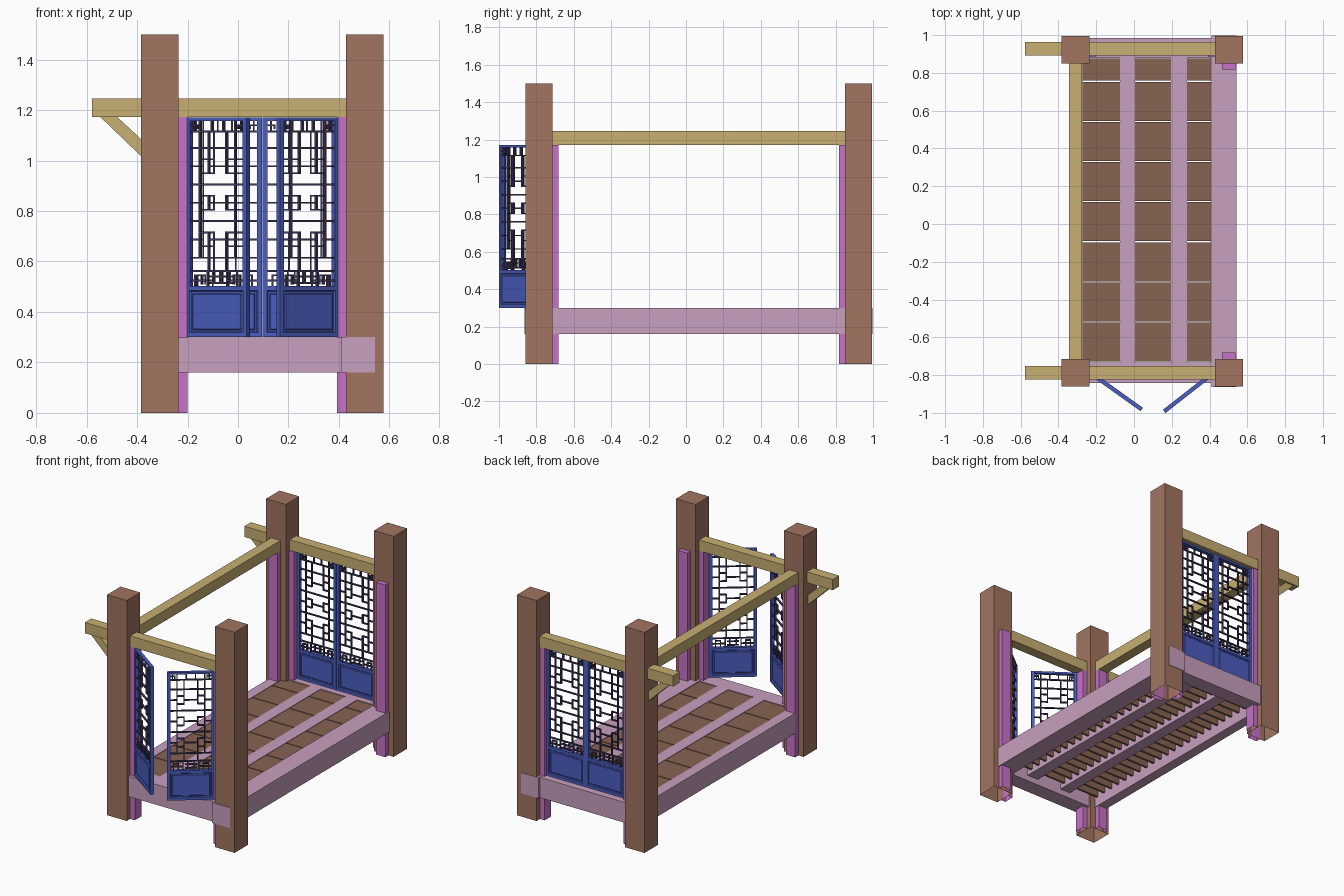
import bpy, bmesh
from math import radians
from mathutils import Matrix, Vector

if "Cube" in bpy.data.objects:
    bpy.data.objects.remove(bpy.data.objects["Cube"])


def material(name, rgb):
    m = bpy.data.materials.new(name)
    m.diffuse_color = (*rgb, 1)
    m.use_nodes = True
    m.node_tree.nodes["Principled BSDF"].inputs["Base Color"].default_value = m.diffuse_color
    return m


BROWN = material("post_brown", (0.36, 0.175, 0.12))
FLOOR = material("floor_brown", (0.24, 0.125, 0.085))
GOLD = material("beam_gold", (0.58, 0.43, 0.17))
PINK = material("rail_pink", (0.58, 0.35, 0.52))
MAGENTA = material("jamb_magenta", (0.58, 0.17, 0.58))
BLUE = material("door_blue", (0.07, 0.11, 0.52))
DARK = material("lattice_dark", (0.06, 0.045, 0.12))


def add_box(bm, x0, x1, y0, y1, z0, z1):
    centre = Vector(((x0 + x1) / 2, (y0 + y1) / 2, (z0 + z1) / 2))
    mat = Matrix.Translation(centre) @ Matrix.Diagonal((x1 - x0, y1 - y0, z1 - z0, 1))
    return bmesh.ops.create_cube(bm, size=1, matrix=mat)["verts"]


def finish(name, bm, mat, place=Matrix()):
    me = bpy.data.meshes.new(name)
    bm.to_mesh(me)
    bm.free()
    me.materials.append(mat)
    ob = bpy.data.objects.new(name, me)
    ob.matrix_world = place
    bpy.context.collection.objects.link(ob)
    return ob


def boxes(name, items, mat, place=Matrix(), open_bottom=False):
    bm = bmesh.new()
    for b in items:
        add_box(bm, *b)
    if open_bottom:
        low = [f for f in bm.faces if f.normal.z < -0.5]
        bmesh.ops.delete(bm, geom=low, context="FACES_ONLY")
    return finish(name, bm, mat, place)


# Corner posts with a jamb on each inner side
XL, XR, YF, YB = -0.31, 0.502, -0.787, 0.923
for side, x, sx in (("left", XL, 1), ("right", XR, -1)):
    for end, y, sy in (("front", YF, 1), ("back", YB, -1)):
        boxes(f"{end}_{side}_post", [(x - .074, x + .074, y - .072, y + .072, 0, 1.5)],
              BROWN, open_bottom=True)
        a, b = sorted((x + sx * .074, x + sx * .109))
        c, d = sorted((y + sy * .072, y + sy * .106))
        boxes(f"{end}_{side}_jambs", [(a, b, y - .035, y + .035, 0, 1.172),
                                      (x - .035, x + .035, c, d, 0, 1.172)],
              MAGENTA, open_bottom=True)

# Upper beams and their diagonal braces
for end, y in (("front", YF), ("back", YB + .005)):
    boxes(f"{end}_beam", [(-.578, .43, y - .035, y + .035, 1.172, 1.245)], GOLD)
    bm = bmesh.new()
    outline = [(-.545, 1.172), (-.384, 1.017), (-.384, 1.085), (-.478, 1.172)]
    face = bm.faces.new([bm.verts.new((px, y - .022, pz)) for px, pz in outline])
    ext = bmesh.ops.extrude_face_region(bm, geom=[face])["geom"]
    bmesh.ops.translate(bm, vec=(0, .044, 0),
                        verts=[v for v in ext if isinstance(v, bmesh.types.BMVert)])
    bmesh.ops.recalc_face_normals(bm, faces=bm.faces)
    finish(f"{end}_brace", bm, GOLD)
boxes("side_beam", [(-.345, -.275, -.716, .852, 1.172, 1.245)], GOLD)

# Floor frame
boxes("right_floor_rail", [(.41, .543, -.863, .998, .16, .30)], PINK)
boxes("front_floor_rail", [(-.236, .41, -.842, -.732, .16, .298)], PINK)
boxes("back_floor_rail", [(-.236, .41, .88, .985, .16, .298)], PINK)
boxes("left_floor_rail", [(-.342, -.272, -.715, .852, .16, .298)], PINK)
boxes("floor_joists", [(-.075, .005, -.732, .88, .20, .298),
                       (.195, .28, -.732, .88, .20, .298)], PINK)

# Floor boards in three strips, with battens below
strips = [(-.272, -.075), (.005, .195), (.28, .41)]
seams = [-.732] + [-.519 + .2125 * i for i in range(7)] + [.88]
boxes("floor_boards", [(a, b, y0 + .003, y1 - .003, .275, .295)
                       for a, b in strips for y0, y1 in zip(seams, seams[1:])], FLOOR)
boxes("floor_battens", [(a, b, -.70 + .0708 * i, -.685 + .0708 * i, .225, .275)
                        for a, b in strips for i in range(22)], FLOOR)

# Lattice doors
W, Z0, Z1 = .296, .30, 1.17
BAR = .0035


def lattice_bars():
    bars = []

    def h(u0, u1, z):
        for a, b in ((u0, u1), (W - u1, W - u0)):
            bars.append((a - BAR, b + BAR, -.006, .006, z - BAR, z + BAR))

    def v(u, z0, z1):
        for c in (u, W - u):
            bars.append((c - BAR, c + BAR, -.006, .006, z0 - BAR, z1 + BAR))

    # main horizontals and stepped brackets between them
    levels = [.562, .615, .76, .905, 1.05]
    for z in levels:
        h(.02, W / 2, z)
    for z in levels[1:4]:
        v(.062, z, z + .045)
        v(.062, z + .10, z + .145)
        h(.062, .105, z + .045)
        h(.062, .105, z + .10)
        v(.105, z + .045, z + .10)
        h(.02, .062, z + .0725)
        v(.062, z + .045, z + .10)
        h(.105, W / 2, z + .0725)
    v(.105, 1.005, 1.115)
    v(.062, 1.05, 1.157)
    v(.105, .562, .66)
    h(.02, W / 2, 1.115)
    v(.12, 1.115, 1.157)
    # corner frets at the top
    h(.02, .048, 1.14)
    v(.034, 1.122, 1.157)
    v(.048, 1.128, 1.14)
    # fret band at the bottom
    h(.02, .10, .525)
    h(.115, W / 2, .54)
    v(.04, .50, .545)
    h(.04, .07, .545)
    v(.07, .512, .545)
    v(.10, .50, .562)
    v(.128, .515, .562)
    h(.115, W / 2, .515)
    return bars


def door(name, x, y, angle):
    place = Matrix.Translation((x, y, 0)) @ Matrix.Rotation(radians(angle), 4, "Z")
    t = .011
    boxes(name + "_frame", [(0, .02, -t, t, .50, Z1), (W - .02, W, -t, t, .50, Z1),
                            (.02, W - .02, -t, t, 1.157, Z1)], BLUE, place)
    boxes(name + "_lattice", lattice_bars(), DARK, place)
    # lower panel with a recessed moulding on both faces
    bm = bmesh.new()
    add_box(bm, 0, W, -t, t, Z0, .502)
    faces = [f for f in bm.faces if abs(f.normal.y) > .9]
    for thick, depth in ((.025, 0), (.006, -.006), (.009, 0), (.006, .004)):
        bmesh.ops.inset_individual(bm, faces=faces, thickness=thick, depth=depth)
    finish(name + "_panel", bm, BLUE, place)


door("front_left_door", -.2, -.81, -35.5)
door("front_right_door", .393, -.81, 218)
door("back_left_door", -.2, .93, 0)
door("back_right_door", .393, .93, 180)
